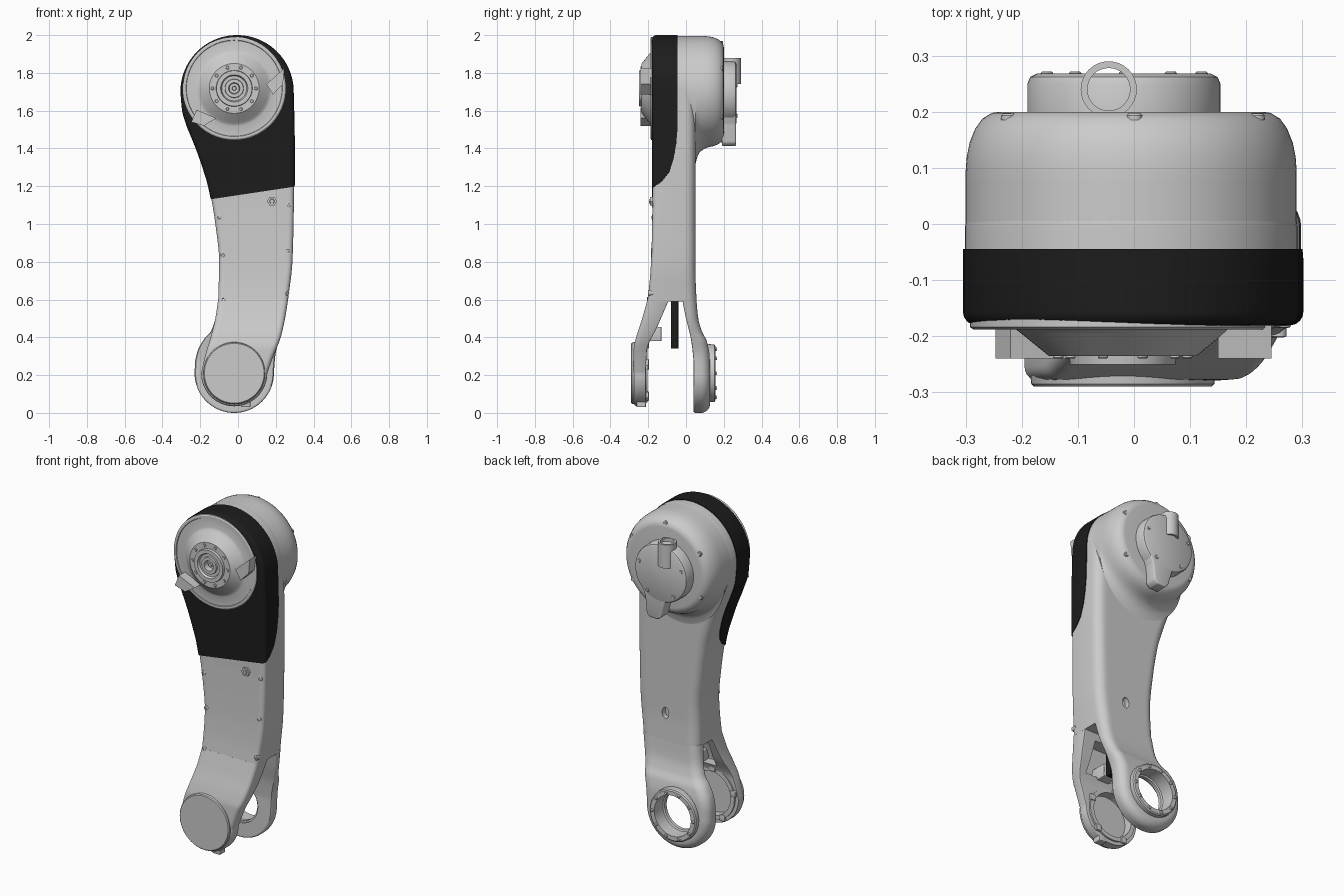
import bpy, bmesh, math
from mathutils import Matrix, Vector

if "Cube" in bpy.data.objects:
    bpy.data.objects.remove(bpy.data.objects["Cube"])

def make(name, bm):
    bmesh.ops.remove_doubles(bm, verts=bm.verts, dist=1e-5)
    bmesh.ops.recalc_face_normals(bm, faces=bm.faces)
    me = bpy.data.meshes.new(name)
    bm.to_mesh(me)
    bm.free()
    ob = bpy.data.objects.new(name, me)
    bpy.context.collection.objects.link(ob)
    return ob

def curve(keys, z):
    """Smooth interpolation through (z, value) keys, constant past the ends."""
    if z <= keys[0][0]: return keys[0][1]
    if z >= keys[-1][0]: return keys[-1][1]
    sl = [(b[1] - a[1]) / (b[0] - a[0]) for a, b in zip(keys, keys[1:])]
    tan = [sl[0]] + [2 * a * b / (a + b) if a * b > 0 else 0 for a, b in zip(sl, sl[1:])] + [sl[-1]]
    for i in range(len(sl)):
        (z0, a), (z1, b) = keys[i], keys[i + 1]
        if z <= z1:
            h = z1 - z0
            t = (z - z0) / h
            return (a * (2*t**3 - 3*t*t + 1) + b * (3*t*t - 2*t**3)
                    + h * tan[i] * (t**3 - 2*t*t + t) + h * tan[i + 1] * (t**3 - t*t))

def inset(d, r):
    return r - math.sqrt(max(r*r - (r - d)**2, 0)) if d < r else 0

def limb(name, xl, xr, yf, yb, z_end, disc, rf, rb, grow=0.0):
    """Loft of z slices from z_end to a round end (cx, cz, R), with rounded rims."""
    cx, cz, R = disc[0], disc[1], disc[2] + grow
    up = 1 if cz > z_end else -1
    zs = [z_end + (cz - z_end) * i / 40 for i in range(40)]
    zs += [cz + up * R * math.sin(math.pi / 2 * i / 26) for i in range(27)]
    n, rings = 28, []
    bm = bmesh.new()
    for z in zs:
        dz = (z - cz) * up
        if dz > 0:
            h = math.sqrt(max(R*R - dz*dz, 1e-7))
            l, r = cx - h, cx + h
        else:
            l, r = curve(xl, z) - grow, curve(xr, z) + grow
        xs = [(l + r) / 2 + (r - l) / 2 * math.cos(math.pi * i / n) for i in range(n + 1)]
        dist = [max(0, R - math.hypot(x - cx, dz)) if dz > 0 else min(x - l, r - x) for x in xs]
        back = [(x, curve(yb, z) + grow - inset(d, rb)) for x, d in zip(xs, dist)]
        front = [(x, curve(yf, z) - grow + inset(d, rf)) for x, d in zip(xs, dist)]
        rings.append([bm.verts.new((x, y, z)) for x, y in back + front[::-1]])
    m = len(rings[0])
    for a, b in zip(rings, rings[1:]):
        for i in range(m):
            bm.faces.new((a[i], a[(i+1) % m], b[(i+1) % m], b[i]))
    bm.faces.new(rings[0])
    bm.faces.new(rings[-1])
    return make(name, bm)

def lathe(name, prof, c, axis='Y', closed=False, seg=64, flare=None):
    """Spin (radius, position) points round an axis through c."""
    bm = bmesh.new()
    rings = []
    for k, (r, p) in enumerate(prof):
        ring = []
        for i in range(seg):
            t = 2 * math.pi * i / seg
            q = r + (flare[k] * max(0, -math.sin(t))**2 if flare else 0)
            u, v = q * math.cos(t), q * math.sin(t)
            ring.append(bm.verts.new((c[0] + u, p, c[1] + v) if axis == 'Y' else (c[0] + u, c[1] + v, p)))
        rings.append(ring)
    pairs = list(zip(rings, rings[1:])) + ([(rings[-1], rings[0])] if closed else [])
    for a, b in pairs:
        for i in range(seg):
            bm.faces.new((a[i], a[(i+1) % seg], b[(i+1) % seg], b[i]))
    if not closed:
        bm.faces.new(rings[0])
        bm.faces.new(rings[-1])
    return make(name, bm)

def prism(name, pts, a, b, axis='Y', bevel=0):
    """Extrude a polygon: (x, z) points along Y or (y, z) points along X."""
    bm = bmesh.new()
    f = bm.faces.new([bm.verts.new((p, a, q) if axis == 'Y' else (a, p, q)) for p, q in pts])
    g = bmesh.ops.extrude_face_region(bm, geom=[f])['geom']
    d = Vector((0, b - a, 0)) if axis == 'Y' else Vector((b - a, 0, 0))
    bmesh.ops.translate(bm, vec=d, verts=[v for v in g if isinstance(v, bmesh.types.BMVert)])
    if bevel:
        bmesh.ops.bevel(bm, geom=bm.edges[:], offset=bevel, segments=3, affect='EDGES', profile=0.5)
    return make(name, bm)

def box(name, x0, x1, y0, y1, z0, z1, bevel=0.004):
    return prism(name, [(x0, z0), (x1, z0), (x1, z1), (x0, z1)], y0, y1, 'Y', bevel)

def cut(ob, tool, op='DIFFERENCE'):
    m = ob.modifiers.new('cut', 'BOOLEAN')
    m.object, m.operation, m.solver = tool, op, 'EXACT'
    tool.hide_render = True
    me = bpy.data.meshes.new_from_object(ob.evaluated_get(bpy.context.evaluated_depsgraph_get()))
    ob.modifiers.clear()
    ob.data = me
    bpy.data.objects.remove(tool)

def bolts(name, c, R, count, y, r, h, start=0.0, seg=12):
    """Ring of small screw heads, from y to y + h."""
    for i in range(count):
        t = start + 2 * math.pi * i / count
        lathe(f'{name}_{i}', [(r, y), (r, y + h*.7), (r*.75, y + h)],
              (c[0] + R * math.cos(t), c[1] + R * math.sin(t)), seg=seg)

# Main arm body with round head
HEAD = (-.005, 1.7, .296)
XL = [(.59, -.105), (.8, -.1), (1, -.12), (1.2, -.155), (1.3, -.185), (1.4, -.22), (1.5, -.26), (1.6, -.292), (1.7, -.301)]
XR = [(.59, .264), (.8, .288), (1, .294), (1.3, .298), (1.5, .296), (1.7, .291)]
YF = [(.59, -.205), (.7, -.192), (.85, -.183), (1.1, -.177)]
YB = [(.59, .056), (.75, .05), (1.3, .05)]
body = limb('arm_body', XL, XR, YF, YB, .59, HEAD, .025, .055)
slot = lathe('cable_hole_cutter', [(.022, .02), (.022, .1)], (.1, .75), seg=24)
slot.data.transform(Matrix.Translation((0, 0, .75)) @ Matrix.Scale(1.5, 4, (0, 0, 1)) @ Matrix.Translation((0, 0, -.75)))
cut(body, slot)

# Black head cover with curved rear edge and slanted lower edge
cover = limb('head_cover', XL, XR, YF, YB, .9, HEAD, .025, .055, .004)
side = [(-.4, 2.1), (-.045, 2.1), (-.045, 1.5), (-.052, 1.42), (-.066, 1.34), (-.09, 1.27), (-.13, 1.22), (-.17, 1.195), (-.4, 1.19)]
tool = prism('cover_cutter', side, -.5, .5, 'X')
tool.data.transform(Matrix(((1, 0, 0, 0), (0, 1, 0, 0), (.15, 0, 1, -.042), (0, 0, 0, 1))))
cut(cover, tool, 'INTERSECT')

# Rear drum of the head, blended downward into the body
lathe('rear_drum', [(.295, -.04), (.295, .02), (.295, .05), (.295, .058), (.295, .072), (.295, .095), (.293, .12),
                    (.288, .145), (.278, .17), (.265, .188), (.248, .198), (.235, .2)], HEAD,
      flare=[0, .02, .09, .055, .025, .008, 0, 0, 0, 0, 0, 0], seg=96)
bolts('drum_screw', HEAD, .255, 6, .185, .014, .012, .5)

# Rear cap with downward tongue and upward nozzle
CAP = (-.018, 1.69)
lathe('rear_cap', [(.172, .19), (.172, .25), (.167, .262), (.155, .268)], CAP)
prism('cap_tongue', [(-.13, 1.62), (-.05, 1.53), (-.02, 1.43), (0, 1.412), (.055, 1.412), (.075, 1.43), (.085, 1.53), (.12, 1.62)], .19, .265, 'Y', .008)
lathe('cap_nozzle', [(.05, 1.74), (.05, 1.88), (.038, 1.88), (.038, 1.74)], (-.045, .24), 'Z', True, 32)
bolts('cap_screw', CAP, .145, 5, .262, .011, .01, .3)

# Front output hub
HUB = (-.02, 1.718)
lathe('hub', [(.272, -.16), (.272, -.184), (.266, -.188), (.255, -.188), (.253, -.184), (.2, -.184), (.19, -.188), (.18, -.196),
              (.132, -.235), (.096, -.235), (.094, -.25), (.072, -.25), (.066, -.236), (.05, -.236), (.048, -.246), (.03, -.246),
              (.026, -.215), (.012, -.215), (.01, -.235)], HUB, seg=80)
bolts('hub_bolt', HUB, .115, 10, -.232, .009, -.008)
prism('hub_stop_right', [(.15, 1.74), (.245, 1.825), (.238, 1.74), (.185, 1.685)], -.24, -.18)
prism('hub_stop_left', [(-.247, 1.54), (-.22, 1.605), (-.115, 1.56), (-.18, 1.52)], -.24, -.18)

# Front fork prong
FOOT = (-.02, .21)
front = limb('front_prong', [(.21, -.195), (.3, -.175), (.4, -.145), (.5, -.12), (.6, -.105)],
             [(.21, .155), (.3, .187), (.4, .226), (.5, .249), (.6, .265)],
             [(.2, -.28), (.34, -.277), (.4, -.264), (.5, -.232), (.6, -.204)],
             [(.22, -.213), (.33, -.207), (.46, -.15), (.6, -.09)], .6, (*FOOT, .175), .025, .004)
cut(front, lathe('recess_cutter', [(.13, -.255), (.13, -.1)], FOOT))
cut(front, prism('pocket_cutter', [(-.05, .555), (-.185, .555), (-.243, .4), (-.243, .39), (-.1, .39)], -.07, .18, 'X'))
lathe('front_disc', [(.165, -.27), (.163, -.285), (.158, -.29)], FOOT)
lathe('front_inner_ring', [(.13, -.22), (.13, -.203), (.155, -.203), (.155, -.22)], FOOT, closed=True)
box('front_rib', .02, .1, -.24, -.13, .38, .455)
box('foot_tab', .015, .065, -.262, -.212, .03, .07)
for i in range(5):
    t = .4 + i * 2 * math.pi / 5
    x, z = FOOT[0] + .15 * math.cos(t), FOOT[1] + .15 * math.sin(t)
    box(f'ring_lug_{i}', x - .018, x + .018, -.215, -.197, z - .018, z + .018)

# Rear fork prong with open bearing ring
rear = limb('rear_prong', [(.21, -.23), (.27, -.227), (.33, -.213), (.39, -.18), (.43, -.145), (.5, -.12), (.6, -.105)],
            [(.21, .19), (.3, .197), (.4, .222), (.5, .249), (.6, .265)],
            [(.28, .04), (.38, .028), (.5, 0), (.6, -.02)],
            [(.2, .128), (.3, .125), (.38, .11), (.43, .085), (.5, .065), (.6, .055)], .6, (*FOOT, .21), .01, .05)
cut(rear, lathe('bore_cutter', [(.122, -.1), (.122, .3)], FOOT))
lathe('bearing_ring', [(.112, .05), (.112, .07), (.12, .075), (.12, .155), (.145, .155), (.152, .15), (.155, .11), (.13, .05)], FOOT, closed=True)
bolts('bearing_bolt', FOOT, .134, 10, .15, .01, .013)

# Black stop plate hanging in the fork
plate = box('fork_plate', .03, .13, -.08, -.04, .34, .6)

# Screws along the front edges and one hex bolt
for i, (x, z) in enumerate([(.27, 1.1), (.265, .86), (.258, .635), (-.1, 1.035), (-.08, .835), (-.077, .6)]):
    y = curve(YF, z)
    lathe(f'edge_screw_{i}', [(.014, y + .03), (.014, y - .001), (.008, y - .003), (.006, y + .006)], (x, z), seg=16)
lathe('hex_bolt', [(.026, -.17), (.026, -.19), (.014, -.19), (.012, -.196)], (.18, 1.12), seg=6)

# Black material and smooth shading
black = bpy.data.materials.new('black')
black.diffuse_color = (.012, .012, .012, 1)
black.use_nodes = True
black.node_tree.nodes["Principled BSDF"].inputs["Base Color"].default_value = black.diffuse_color
for ob in (cover, plate):
    ob.data.materials.clear()
    ob.data.materials.append(black)
for ob in bpy.context.collection.objects:
    ob.select_set(True)
bpy.context.view_layer.objects.active = body
bpy.ops.object.shade_smooth_by_angle(angle=math.radians(32))
